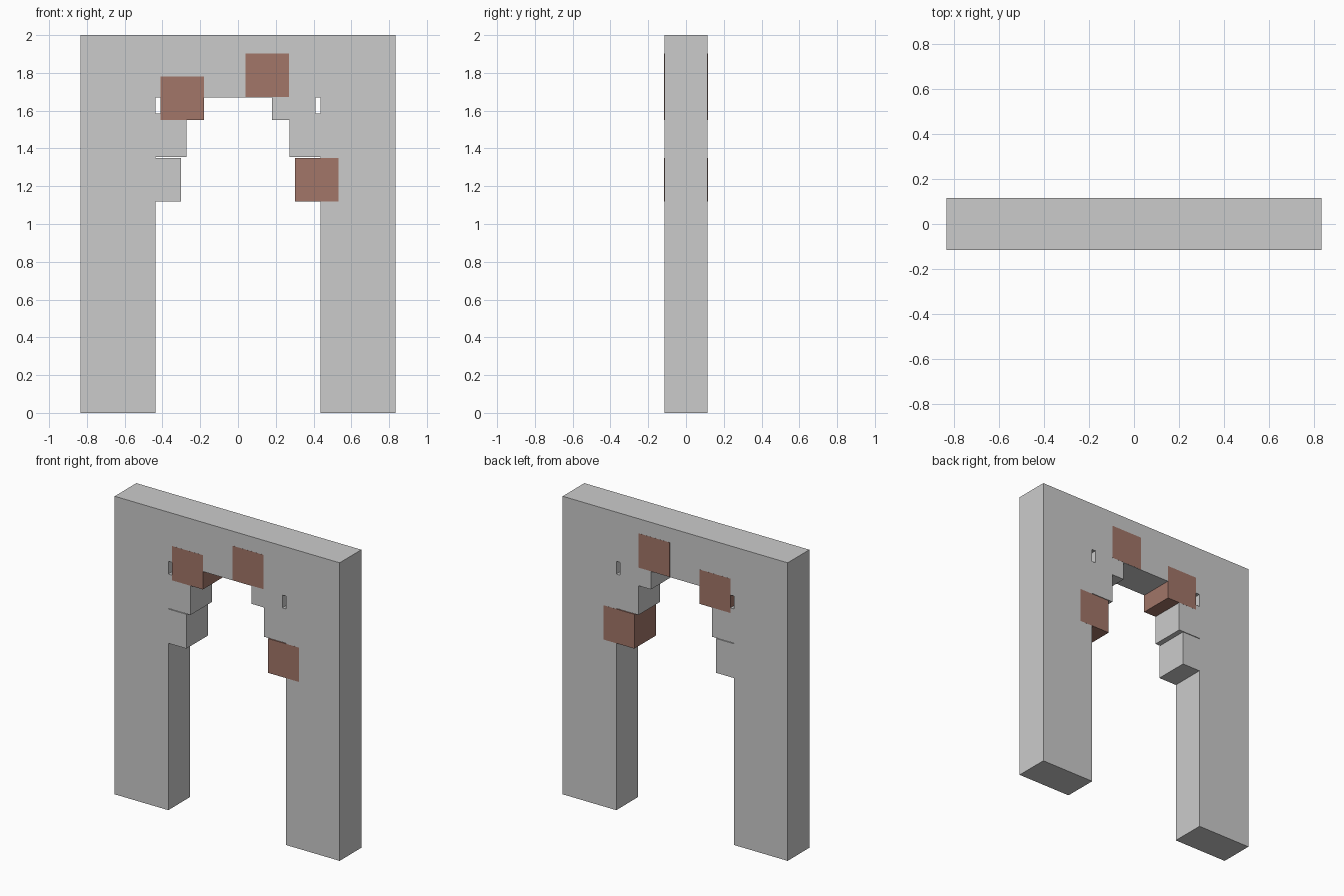
import bpy

if "Cube" in bpy.data.objects:
    bpy.data.objects.remove(bpy.data.objects["Cube"])

D = 0.23  # wall depth and stone size


def box(name, x0, x1, z0, z1, depth=D, mat=None):
    bpy.ops.mesh.primitive_cube_add(size=1, location=((x0 + x1) / 2, 0, (z0 + z1) / 2))
    ob = bpy.context.object
    ob.name = name
    ob.scale = (x1 - x0, depth, z1 - z0)
    bpy.ops.object.transform_apply(location=False, rotation=False, scale=True)
    if mat:
        ob.data.materials.append(mat)
    return ob


brick = bpy.data.materials.new("reddish_stone")
brick.diffuse_color = (0.36, 0.18, 0.14, 1)
brick.use_nodes = True
brick.node_tree.nodes["Principled BSDF"].inputs["Base Color"].default_value = brick.diffuse_color

# Lintel across the top
box("lintel", -0.835, 0.835, 1.67, 2.0)

# Stepped arch stones: inner edge x, bottom z, going up
stones = [(0.303, 1.12), (0.272, 1.354), (0.18, 1.55), (0.04, 1.672)]
# Reddish stones as (side, index)
red = {(1, 0), (-1, 2), (1, 3)}

for side, label in ((-1, "left"), (1, "right")):
    # Pillar
    a, b = sorted((side * 0.437, side * 0.835))
    box(f"{label}_pillar", a, b, 0, 1.67)
    # Arch stones, partly embedded in pillar and lintel
    for i, (x, z) in enumerate(stones):
        a, b = sorted((side * x, side * (x + D)))
        is_red = (side, i) in red
        box(f"{label}_arch_stone_{i + 1}", a, b, z, z + 0.23,
            D + 0.001 if is_red else D, brick if is_red else None)
